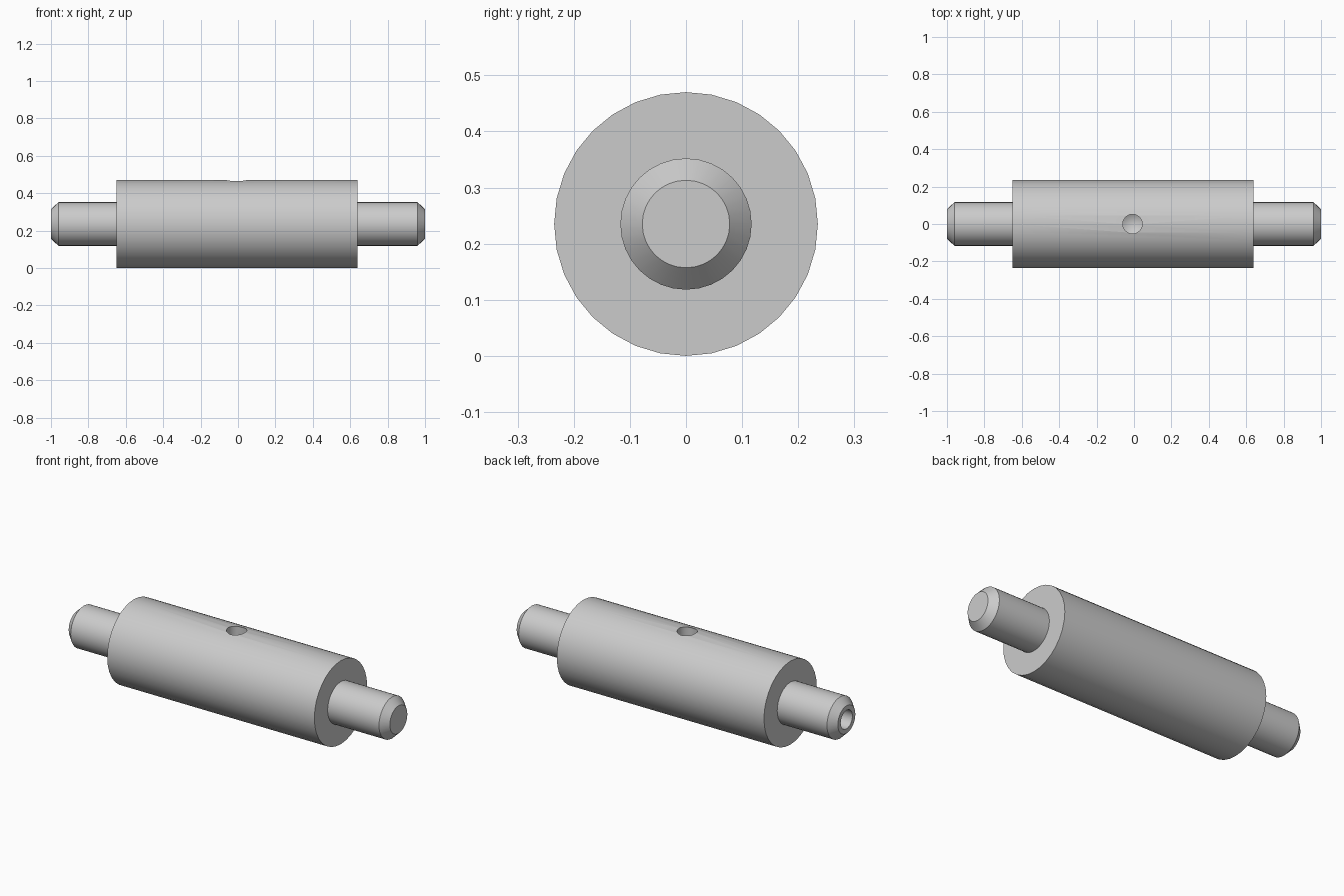
import bpy, bmesh, math
from mathutils import Matrix, Vector

cube = bpy.data.objects.get("Cube")
if cube:
    bpy.data.objects.remove(cube, do_unlink=True)

AXIS_Z = 0.235      # height of the pin's centre line
DRILL_R = 0.052     # radius of both drilled holes

steel = bpy.data.materials.new("grey steel")
steel.use_nodes = True
grey = (0.6, 0.6, 0.6, 1)
steel.diffuse_color = grey
steel.node_tree.nodes["Principled BSDF"].inputs["Base Color"].default_value = grey


def lathe(name, profile, sides, matrix):
    """Spin (along, radius) points around local z; ends lie on the axis."""
    bm = bmesh.new()
    verts = [bm.verts.new((r, 0, a)) for a, r in profile]
    edges = [bm.edges.new(pair) for pair in zip(verts, verts[1:])]
    bmesh.ops.spin(bm, geom=verts + edges, cent=(0, 0, 0), axis=(0, 0, 1),
                   angle=math.tau, steps=sides, use_merge=False)
    bmesh.ops.remove_doubles(bm, verts=bm.verts, dist=0.0005)
    bmesh.ops.dissolve_degenerate(bm, edges=bm.edges, dist=0.0001)
    bmesh.ops.recalc_face_normals(bm, faces=bm.faces)
    bm.transform(matrix)
    mesh = bpy.data.meshes.new(name)
    bm.to_mesh(mesh)
    bm.free()
    mesh.materials.append(steel)
    obj = bpy.data.objects.new(name, mesh)
    bpy.context.collection.objects.link(obj)
    return obj


# Stepped pin with chamfered ends and a blind bore in the right-hand end
along_x = Matrix.Translation((0, 0, AXIS_Z)) @ Matrix.Rotation(math.pi / 2, 4, 'Y')
pin = lathe("stepped_pin", [
    (0.03, 0), (0, DRILL_R), (-1, DRILL_R),
    (-1, 0.078), (-0.96, 0.117), (-0.65, 0.117), (-0.65, AXIS_Z),
    (0.64, AXIS_Z), (0.64, 0.117), (0.96, 0.117), (1, 0.078), (1, 0),
], 32, along_x)

# Cross hole drilled down from the top, with a conical bottom
drill = lathe("drill_cutter", [(0.14, 0), (0.17, DRILL_R), (0.6, DRILL_R), (0.6, 0)],
              24, Matrix.Translation((-0.008, 0, 0)))
drill.hide_render = True
drill.hide_viewport = False

cut = pin.modifiers.new("cross hole", 'BOOLEAN')
cut.operation = 'DIFFERENCE'
cut.solver = 'EXACT'
cut.object = drill

bpy.ops.object.select_all(action='DESELECT')
bpy.context.view_layer.objects.active = pin
pin.select_set(True)
bpy.ops.object.modifier_apply(modifier=cut.name)
bpy.data.objects.remove(drill, do_unlink=True)
bpy.ops.object.shade_smooth_by_angle(angle=math.radians(30))
